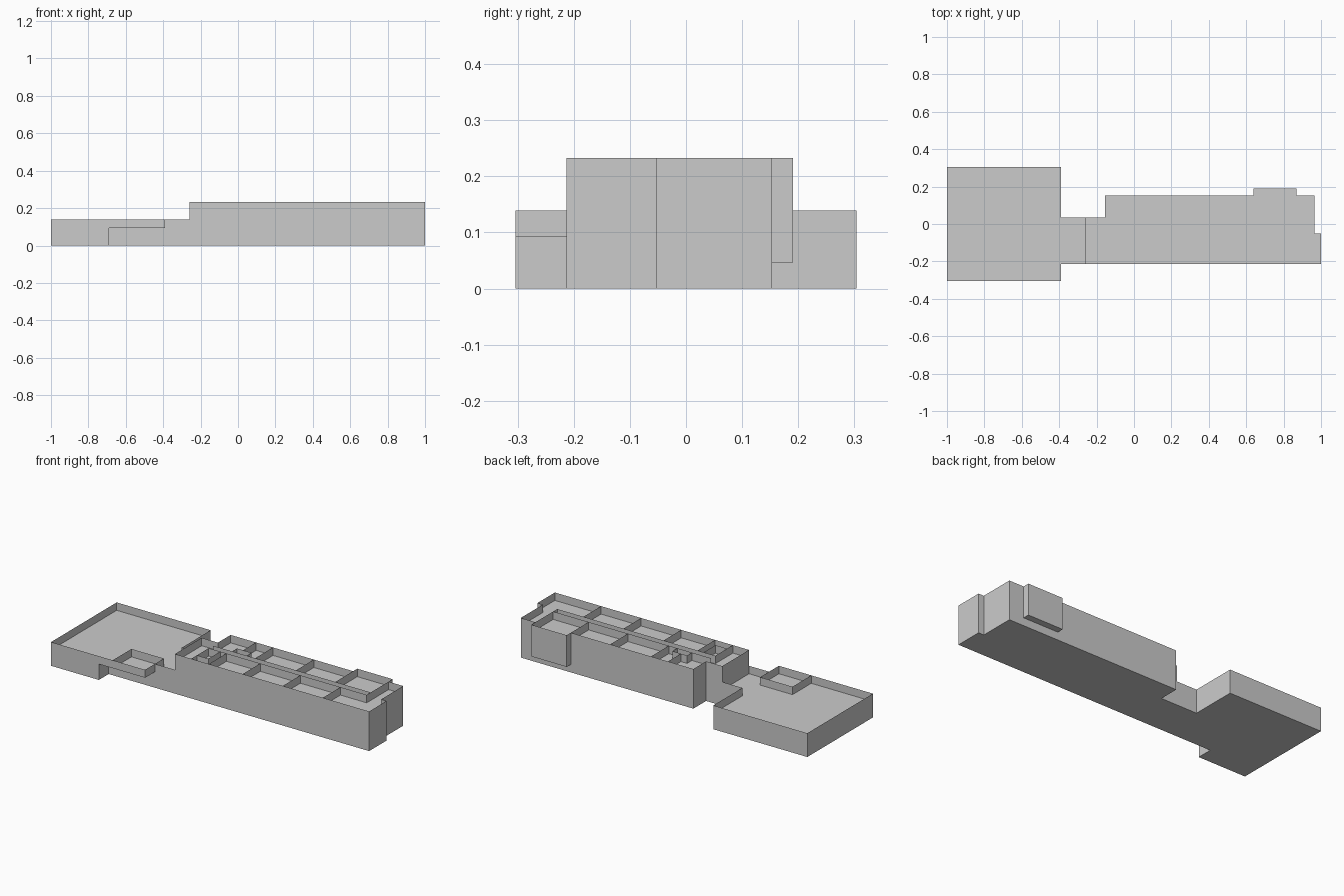
import bpy, bmesh

if "Cube" in bpy.data.objects:
    bpy.data.objects.remove(bpy.data.objects["Cube"])

S = 0.0465                                   # storey height
LOW, MID, HIGH = 2 * S, 3 * S, 5 * S         # low floor, low roofline, high roofline
TOP = 4 * S                                  # upper floor level


def make(name, build):
    bm = bmesh.new()
    build(bm)
    mesh = bpy.data.meshes.new(name)
    bm.to_mesh(mesh)
    bm.free()
    bpy.context.collection.objects.link(bpy.data.objects.new(name, mesh))


def walls(name, paths):
    """Thin sheet walls: each entry is (points, z0, z1)."""
    def build(bm):
        for pts, z0, z1 in paths:
            lo = [bm.verts.new((x, y, z0)) for x, y in pts]
            hi = [bm.verts.new((x, y, z1)) for x, y in pts]
            for i in range(len(pts) - 1):
                bm.faces.new((lo[i], lo[i + 1], hi[i + 1], hi[i]))
    make(name, build)


def slab(name, pts, z, down=False):
    """Flat floor polygon, outline given counter-clockwise."""
    def build(bm):
        p = pts[::-1] if down else pts
        bm.faces.new([bm.verts.new((x, y, z)) for x, y in p])
    make(name, build)


X0, XW, XJ, XB = -1.0, -0.39, -0.26, -0.155  # wing, link and main block lines
YF, YL, YB = -0.213, 0.035, 0.153            # front, link back, main back
WF, WB = -0.304, 0.304                       # wing front and back

# Outlines, counter-clockwise
wing = [(X0, WF), (XW, WF), (XW, YF), (XJ, YF), (XJ, YL), (XW, YL), (XW, WB), (X0, WB)]
main = [(XJ, YF), (1, YF), (1, -0.052), (0.965, -0.052), (0.965, YB), (0.87, YB),
        (0.87, 0.191), (0.64, 0.191), (0.64, YB), (XB, YB), (XB, YL), (XJ, YL)]
base = [(X0, WF), (-0.69, WF), (-0.69, YF), (1, YF), (1, -0.052), (0.965, -0.052),
        (0.965, YB), (XB, YB), (XB, YL), (XW, YL), (XW, WB), (X0, WB)]

# Ground slab and open floors
slab("ground_slab", base, 0, down=True)
slab("wing_floor", wing, LOW)
slab("main_floor", main, TOP)

# Low wing with its overhanging front corner
walls("wing_walls", [
    ([(XJ, YL), (XW, YL), (XW, WB), (X0, WB), (X0, WF), (-0.69, WF)], 0, MID),
    ([(-0.69, WF), (-0.69, YF), (XW, YF)], 0, LOW),
    ([(-0.69, WF), (XW, WF), (XW, YF)], LOW, MID),
    ([(XW, YF), (XJ, YF)], 0, MID),
])
walls("wing_corner_room", [([(-0.60, WF), (-0.60, -0.13), (XW, -0.13), (XW, YF)], LOW, MID)])

# Tall main block
walls("main_walls", [
    ([(XJ, YF), (1, YF), (1, -0.052), (0.965, -0.052), (0.965, YB), (0.87, YB)], 0, HIGH),
    ([(0.87, YB), (0.64, YB)], 0, S),
    ([(0.64, YB), (XB, YB), (XB, YL), (XJ, YL)], 0, HIGH),
    ([(XJ, YL), (XJ, YF)], LOW, HIGH),
])

# Projecting bay on the back
bay = [(0.87, YB), (0.87, 0.191), (0.64, 0.191), (0.64, YB)]
walls("back_bay_walls", [(bay, S, HIGH)])
slab("back_bay_underside", bay, S, down=True)

# Upper floor partitions
walls("corridor_walls", [([(XB, y), (0.87, y)], TOP, HIGH) for y in (-0.012, -0.05)])
walls("front_partitions",
      [([(x, YF), (x, -0.05)], TOP, HIGH) for x in (XB, -0.04, 0.18, 0.44, 0.70)])
walls("back_partitions",
      [([(x, -0.012), (x, YB)], TOP, HIGH) for x in (0.12, 0.385, 0.64)]
      + [([(0.87, -0.05), (0.87, YB)], TOP, HIGH)])
walls("small_room_partitions", [
    ([(XB, -0.16), (-0.08, -0.16), (-0.08, -0.05)], TOP, HIGH),
    ([(-0.03, -0.012), (-0.03, 0.033), (0.065, 0.033), (0.065, -0.012)], TOP, HIGH),
    ([(0.01, 0.033), (0.01, YB)], TOP, HIGH),
])
